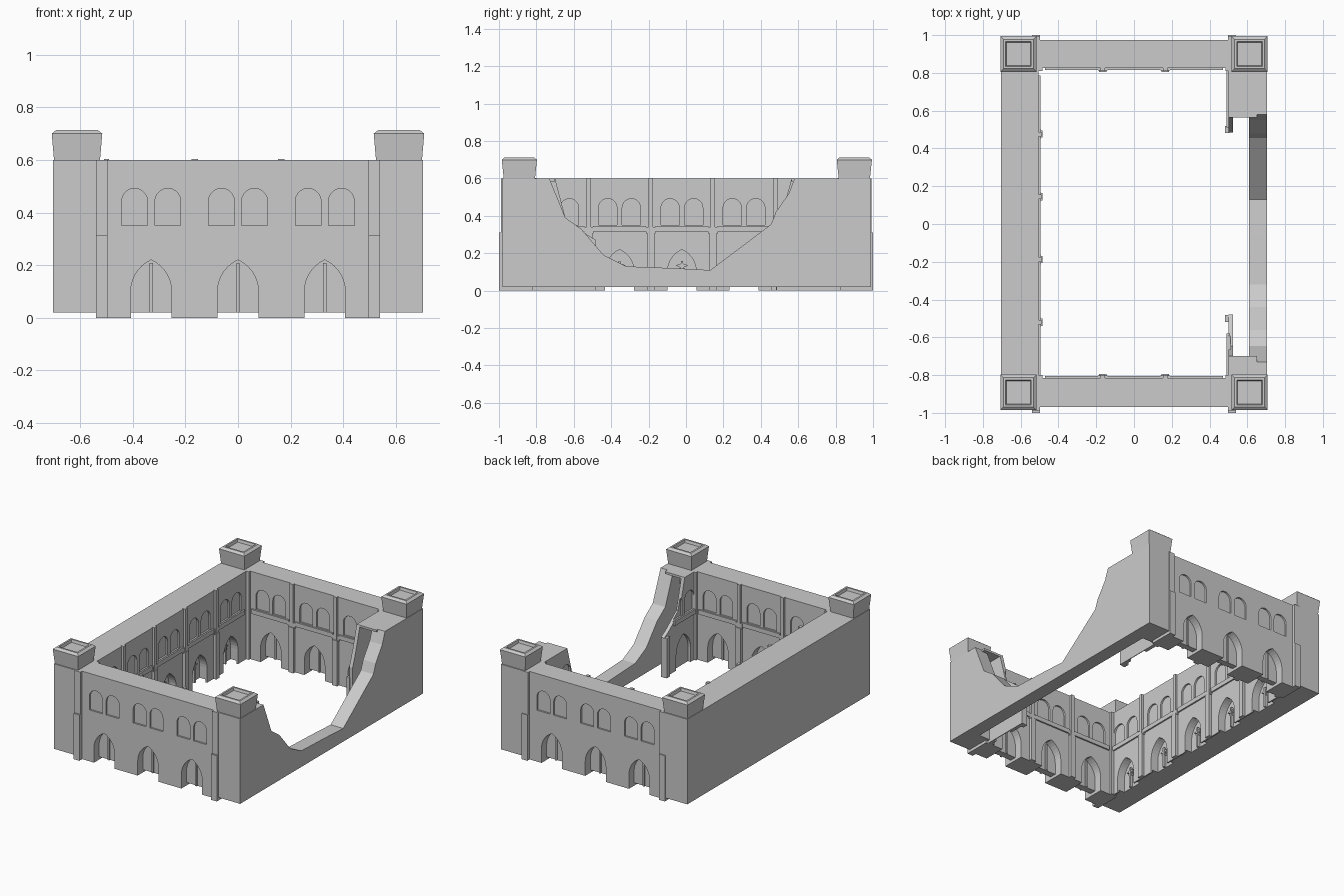
import bpy, bmesh, math

if "Cube" in bpy.data.objects:
    bpy.data.objects.remove(bpy.data.objects["Cube"])

# Wall faces: map (u along wall, n outward from face, z) to world
FACES = {
    "front_outer": lambda u, n, z: (u, -0.97 - n, z),
    "front_inner": lambda u, n, z: (u, -0.815 + n, z),
    "back_outer": lambda u, n, z: (u, 0.975 + n, z),
    "back_inner": lambda u, n, z: (u, 0.825 - n, z),
    "left_inner": lambda u, n, z: (-0.505 + n, u, z),
    "right_inner": lambda u, n, z: (0.50 - n, u, z),
    "right_outer": lambda u, n, z: (0.70 + n, u, z),
}
TOP, BASE = 0.60, 0.02
SHORT_BAYS = [-0.33, 0.0, 0.33]
LONG_BAYS = [-0.686, -0.355, -0.022, 0.31, 0.643]


def finish(name, bm):
    bmesh.ops.recalc_face_normals(bm, faces=bm.faces)
    me = bpy.data.meshes.new(name)
    bm.to_mesh(me)
    bm.free()
    ob = bpy.data.objects.new(name, me)
    bpy.context.collection.objects.link(ob)
    return ob


def prism(bm, face, pts, n0, n1):
    """Extrude a (u, z) outline between two depths of a wall face."""
    f = FACES[face]
    a = [bm.verts.new(f(u, n0, z)) for u, z in pts]
    b = [bm.verts.new(f(u, n1, z)) for u, z in pts]
    bm.faces.new(a)
    bm.faces.new(b[::-1])
    for i in range(len(pts)):
        j = (i + 1) % len(pts)
        bm.faces.new((a[i], a[j], b[j], b[i]))


def rect(u0, u1, z0, z1):
    return [(u0, z0), (u1, z0), (u1, z1), (u0, z1)]


def box(bm, x0, x1, y0, y1, z0, z1):
    prism(bm, "front_outer", rect(x0, x1, z0, z1), -0.97 - y0, -0.97 - y1)


def round_arch(c, z0=0.35, w=0.098, top=0.492):
    r = w / 2
    arc = [(c + r * math.cos(math.pi * i / 10), top - r + r * math.sin(math.pi * i / 10))
           for i in range(11)]
    return [(c - r, z0), (c + r, z0)] + arc


def pointed_arch(c, z0=-0.05, w=0.155, spring=0.10, top=0.22):
    h, rise = w / 2, top - spring
    R = (h * h + rise * rise) / (2 * h)      # two-centred arch
    end = math.asin(rise / R)
    right = [(h - R + R * math.cos(end * i / 7), spring + R * math.sin(end * i / 7))
             for i in range(8)]
    right[-1] = (0, top)
    left = [(-x, z) for x, z in right[-2::-1]]
    return [(c - h, z0), (c + h, z0)] + [(c + x, z) for x, z in right + left]


def cut(ob, cutter):
    m = ob.modifiers.new("openings", "BOOLEAN")
    m.operation, m.solver, m.object = "DIFFERENCE", "EXACT", cutter
    dg = bpy.context.evaluated_depsgraph_get()
    me = bpy.data.meshes.new_from_object(ob.evaluated_get(dg))
    ob.modifiers.clear()
    ob.data = me
    bpy.data.objects.remove(cutter)


def openings(bm, face, bays, door=0.055):
    for c in bays:
        prism(bm, face, pointed_arch(c), -door, 0.05)
        for s in (-0.063, 0.063):
            prism(bm, face, round_arch(c + s), -0.012, 0.05)


def trim(name, face, bays, posts, lo=-9, hi=9):
    """Pilasters between bays and the ledge under the windows."""
    bm = bmesh.new()
    for p in posts:
        prism(bm, face, rect(p - 0.019, p + 0.019, 0, 0.31), -0.005, 0.02)
        prism(bm, face, rect(p - 0.026, p + 0.026, 0.305, 0.34), -0.005, 0.012)
        prism(bm, face, rect(p - 0.012, p + 0.012, 0.31, TOP + 0.003), -0.005, 0.015)
    for c in bays:
        prism(bm, face, rect(max(lo, c - 0.142), min(hi, c + 0.142), 0.317, 0.347), -0.005, 0.01)
    return finish(name, bm)


# Front and back walls with door and window recesses on both sides
for side, y0, y1 in (("front", -0.97, -0.815), ("back", 0.825, 0.975)):
    bm = bmesh.new()
    box(bm, -0.515, 0.515, y0, y1, 0, TOP)
    wall = finish(side + "_wall", bm)
    bm = bmesh.new()
    openings(bm, side + "_outer", SHORT_BAYS)
    openings(bm, side + "_inner", SHORT_BAYS)
    cut(wall, finish("cutter", bm))
    bm = bmesh.new()
    for c in SHORT_BAYS:
        box(bm, c - 0.0775, c + 0.0775, y0 - 0.05, y1 + 0.05, -0.1, BASE)
    cut(wall, finish("cutter", bm))
    trim(side + "_inner_trim", side + "_inner", SHORT_BAYS, (-0.165, 0.165))
    # door centre bars and outer corner pilasters
    bm = bmesh.new()
    for c in SHORT_BAYS:
        for f in ("_outer", "_inner"):
            prism(bm, side + f, rect(c - 0.006, c + 0.006, BASE, 0.208), -0.06, -0.045)
    finish(side + "_door_bars", bm)
    bm = bmesh.new()
    for s in (-1, 1):
        a, b = sorted((s * 0.497, s * 0.54))
        prism(bm, side + "_outer", rect(a, b, 0, 0.312), -0.15, 0.03 if side == "front" else 0.025)
        prism(bm, side + "_outer", rect(a, b, 0.312, TOP), -0.15, 0.018)
        a, b = sorted((s * 0.485, s * 0.52))
        prism(bm, side + "_inner", rect(a, b, 0, TOP), -0.02, 0.015)
    finish(side + "_corner_pilasters", bm)

# Left wall: plain outside, arcade inside
bm = bmesh.new()
box(bm, -0.703, -0.515, -0.82, 0.83, BASE, TOP)
core = finish("left_wall", bm)
bm = bmesh.new()
box(bm, -0.515, -0.505, -0.815, 0.825, 0, TOP)
panel = finish("left_arcade_panel", bm)
for ob in (core, panel):
    bm = bmesh.new()
    openings(bm, "left_inner", LONG_BAYS)
    cut(ob, finish("cutter", bm))
trim("left_inner_trim", "left_inner", LONG_BAYS, [-0.52, -0.188, 0.144, 0.476], -0.81, 0.82)

# Small cross-shaped finials in the left doorways
bm = bmesh.new()
for c in LONG_BAYS:
    prism(bm, "left_inner", rect(c - 0.006, c + 0.006, BASE, 0.16), -0.06, -0.035)
    for z, w in ((0.115, 0.022), (0.135, 0.034)):
        prism(bm, "left_inner", [(c - w, z), (c, z - 0.015), (c + w, z), (c, z + 0.012)],
              -0.055, -0.04)
finish("left_door_finials", bm)

# Broken right wall: outer skin with ragged breach
bm = bmesh.new()
prism(bm, "right_outer", [
    (-0.82, BASE), (0.83, BASE), (0.83, TOP), (0.58, TOP), (0.55, 0.52), (0.48, 0.42),
    (0.455, 0.355), (0.13, 0.11), (-0.06, 0.12), (-0.32, 0.13), (-0.44, 0.19),
    (-0.56, 0.33), (-0.645, 0.39), (-0.73, TOP), (-0.82, TOP)], -0.092, 0.003)
finish("right_outer_wall", bm)

# Remaining pieces of the right inner skin, with their top caps
bits = {
    "front": ([(-0.81, 0), (-0.48, 0), (-0.48, 0.27), (-0.53, 0.30), (-0.645, 0.39),
               (-0.70, TOP), (-0.81, TOP)], LONG_BAYS[0], -0.50, (-0.82, -0.70)),
    "back": ([(0.82, 0), (0.485, 0), (0.485, 0.34), (0.52, 0.44), (0.565, TOP),
              (0.82, TOP)], LONG_BAYS[-1], 0.50, (0.565, 0.83)),
}
for side, (outline, bay, post, cap) in bits.items():
    bm = bmesh.new()
    prism(bm, "right_inner", outline, -0.025, 0)
    ob = finish("right_inner_fragment_" + side, bm)
    bm = bmesh.new()
    openings(bm, "right_inner", [bay], 0.02)
    cut(ob, finish("cutter", bm))
    bm = bmesh.new()
    prism(bm, "right_inner", rect(post - 0.018, post + 0.018, 0, 0.27), -0.005, 0.018)
    a, b = (-0.81, -0.58) if side == "front" else (0.51, 0.82)
    prism(bm, "right_inner", rect(a, b, 0.317, 0.347), -0.005, 0.01)
    finish("right_fragment_trim_" + side, bm)
    bm = bmesh.new()
    box(bm, 0.51, 0.65, cap[0], cap[1], TOP - 0.015, TOP)
    finish("right_wall_cap_" + side, bm)

# Corner towers with flared, hollow-topped caps
for sx, xn in ((-1, "left"), (1, "right")):
    for cy, yn in ((-0.891, "front"), (0.900, "back")):
        bm = bmesh.new()
        a, b = sorted((sx * 0.515, sx * 0.703))
        box(bm, a, b, cy - 0.09, cy + 0.09, BASE, TOP)
        finish(f"tower_{yn}_{xn}", bm)
        bm = bmesh.new()
        rings = []
        for hx, hy, z in ((0.087, 0.083, 0.595), (0.096, 0.094, 0.70), (0.080, 0.078, 0.713),
                          (0.068, 0.066, 0.713), (0.063, 0.061, 0.695)):
            rings.append([bm.verts.new((sx * 0.612 + i * hx, cy + j * hy, z))
                          for i, j in ((-1, -1), (1, -1), (1, 1), (-1, 1))])
        bm.faces.new(rings[0])
        bm.faces.new(rings[-1])
        for p, q in zip(rings, rings[1:]):
            for i in range(4):
                j = (i + 1) % 4
                bm.faces.new((p[i], p[j], q[j], q[i]))
        finish(f"tower_cap_{yn}_{xn}", bm)
